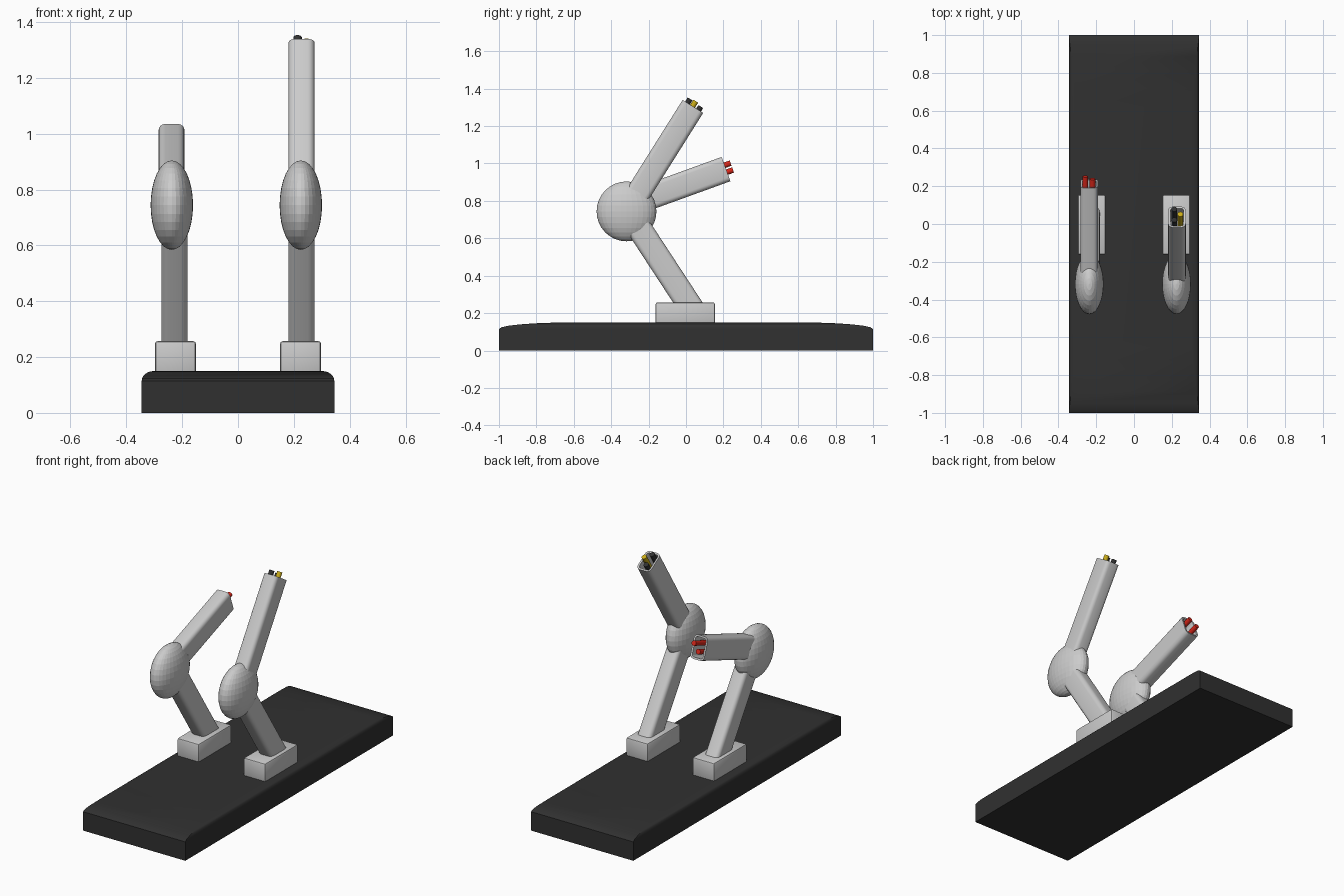
import bpy, bmesh, math
from mathutils import Vector, Matrix

if "Cube" in bpy.data.objects:
    bpy.data.objects.remove(bpy.data.objects["Cube"])


def material(name, rgb):
    m = bpy.data.materials.new(name)
    m.diffuse_color = (*rgb, 1)
    m.use_nodes = True
    m.node_tree.nodes["Principled BSDF"].inputs["Base Color"].default_value = m.diffuse_color
    return m


BLACK = material("black", (0.03, 0.03, 0.03))
RED = material("red", (0.7, 0.02, 0.01))
YELLOW = material("yellow", (0.6, 0.42, 0.01))


def finish(bm, name, mat=None, smooth=True):
    bmesh.ops.recalc_face_normals(bm, faces=bm.faces)
    me = bpy.data.meshes.new(name)
    bm.to_mesh(me)
    bm.free()
    ob = bpy.data.objects.new(name, me)
    bpy.context.collection.objects.link(ob)
    if mat:
        me.materials.append(mat)
    if smooth:
        bpy.ops.object.select_all(action='DESELECT')
        ob.select_set(True)
        bpy.context.view_layer.objects.active = ob
        bpy.ops.object.shade_smooth_by_angle(angle=math.radians(35))
    return ob


def box(size, centre):
    bm = bmesh.new()
    bmesh.ops.create_cube(bm, size=1)
    bmesh.ops.scale(bm, vec=size, verts=bm.verts)
    bmesh.ops.translate(bm, vec=centre, verts=bm.verts)
    return bm


def bevel(bm, edges, offset, segments):
    bmesh.ops.bevel(bm, geom=edges, offset=offset, segments=segments,
                    profile=0.5, affect='EDGES')


def along(start, end):
    """Matrix placing local z along start -> end in a plane of constant x."""
    d = end - start
    return Matrix.Translation(start) @ Matrix.Rotation(math.atan2(-d.y, d.z), 4, 'X')


def arm(name, start, end, depth, hollow=False):
    length = (end - start).length
    bm = box((0.093, depth, length), (0, 0, length / 2))
    long_edges = [e for e in bm.edges
                  if abs(e.verts[0].co.z - e.verts[1].co.z) > length / 2]
    bevel(bm, long_edges, 0.024, 4)
    if hollow:
        # open tube mouth with a thin rim
        top = [f for f in bm.faces if f.calc_center_median().z > length - 1e-4]
        bmesh.ops.inset_region(bm, faces=top, thickness=0.011)
        bmesh.ops.translate(bm, vec=(0, 0, -0.001), verts=top[0].verts)
        new = bmesh.ops.extrude_discrete_faces(bm, faces=top)["faces"]
        bmesh.ops.translate(bm, vec=(0, 0, -0.12), verts=new[0].verts)
    bm.transform(along(start, end))
    return finish(bm, name)


def wire(name, start, end, dx, dn, out, mat):
    """Short wire stub poking out of the mouth of an arm."""
    length = (end - start).length
    bm = bmesh.new()
    bmesh.ops.create_cone(bm, cap_ends=True, segments=16, radius1=0.015,
                          radius2=0.015, depth=0.15)
    bmesh.ops.translate(bm, vec=(dx, dn, length + out - 0.075), verts=bm.verts)
    bm.transform(along(start, end))
    finish(bm, name, mat)


# base slab: bevel the top in stretched space, then scale to size
stretch = Vector((0.045, 0.38, 0.035))
size = Vector((0.69, 2.0, 0.15))
bm = box([a / b for a, b in zip(size, stretch)], (0, 0, size.z / stretch.z / 2))
bevel(bm, [e for e in bm.edges if all(v.co.z > 1 for v in e.verts)], 1.0, 6)
bmesh.ops.scale(bm, vec=stretch, verts=bm.verts)
finish(bm, "base_slab", BLACK)

# feet, lower arms and joints, one set per side
for side, s in (("left", -1), ("right", 1)):
    bm = box((0.147, 0.318, 0.127), (s * 0.224, -0.004, 0.1935))
    bevel(bm, list(bm.edges), 0.01, 2)
    finish(bm, side + "_foot")

    arm(side + "_lower_arm", Vector((s * 0.2275, 0.047, 0.2)),
        Vector((s * 0.2275, -0.275, 0.692)), 0.132)

    bm = bmesh.new()
    bmesh.ops.create_uvsphere(bm, u_segments=32, v_segments=16, radius=0.16)
    bmesh.ops.scale(bm, vec=(0.475, 1, 1), verts=bm.verts)
    bmesh.ops.translate(bm, vec=(-0.237 if s < 0 else 0.225, -0.318, 0.744),
                        verts=bm.verts)
    finish(bm, side + "_elbow_joint", smooth=False)

# bent left upper arm with red wires
a, b = Vector((-0.238, -0.25, 0.802)), Vector((-0.238, 0.214, 0.97))
arm("left_upper_arm", a, b, 0.138, True)
wire("left_wire_upper", a, b, 0.018, -0.022, 0.034, RED)
wire("left_wire_lower", a, b, -0.02, 0.017, 0.034, RED)

# raised right upper arm with black and yellow wires
a, b = Vector((0.2275, -0.268, 0.82)), Vector((0.2275, 0.037, 1.305))
arm("right_upper_arm", a, b, 0.13, True)
wire("right_wire_front", a, b, -0.014, -0.034, 0.026, BLACK)
wire("right_wire_middle", a, b, 0.018, -0.002, 0.032, YELLOW)
wire("right_wire_back", a, b, -0.014, 0.036, 0.022, BLACK)
